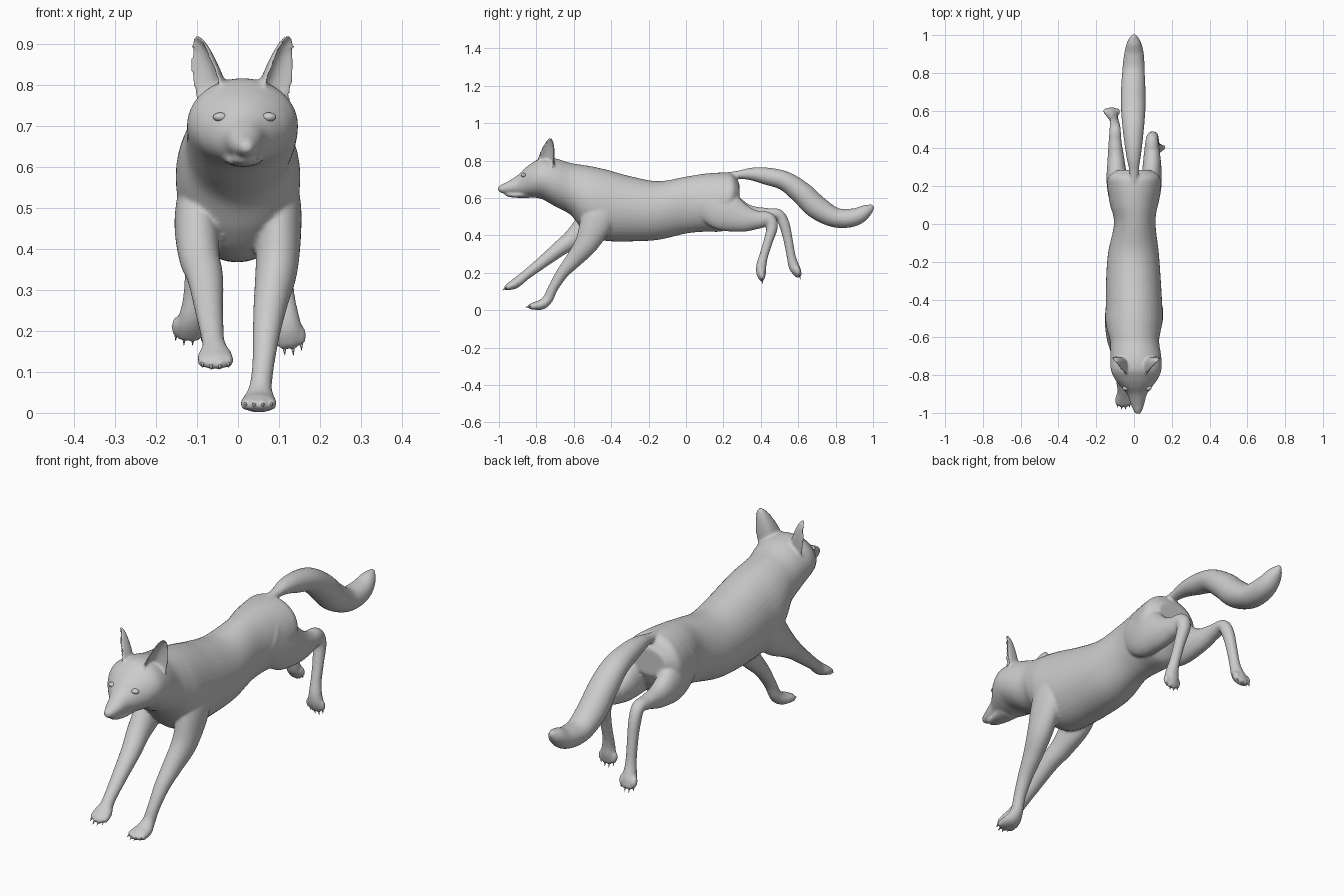
import bpy, bmesh, math
from mathutils import Vector, Matrix


def spline(keys, n=6):
    # Catmull-Rom interpolation of key tuples
    out = []
    for i in range(len(keys) - 1):
        quad = [keys[max(0, min(len(keys) - 1, i + k))] for k in (-1, 0, 1, 2)]
        for s in range(n):
            t = s / n
            out.append([0.5 * (2 * b + (c - a) * t + (2 * a - 5 * b + 4 * c - d) * t * t
                               + (3 * b - a - 3 * c + d) * t ** 3) for a, b, c, d in zip(*quad)])
    return out + [list(keys[-1])]


def skin(bm, rings):
    loops = [[bm.verts.new(p) for p in r] for r in rings]
    for a, b in zip(loops, loops[1:]):
        for i in range(len(a)):
            j = (i + 1) % len(a)
            bm.faces.new((a[i], a[j], b[j], b[i]))
    bm.faces.new(loops[0][::-1])
    bm.faces.new(loops[-1])


def loft(bm, keys, upright=False, sides=28):
    # keys: x, y, z, half width, half thickness
    pts = spline(keys)
    rings = []
    for i, (x, y, z, rx, rv) in enumerate(pts):
        a, b = pts[max(i - 1, 0)], pts[min(i + 1, len(pts) - 1)]
        t = Vector((0, 1, 0)) if upright else (Vector(b[:3]) - Vector(a[:3])).normalized()
        side = (Vector((1, 0, 0)) - t * t.x).normalized()
        up = t.cross(side)
        rings.append([Vector((x, y, z)) + side * max(rx, .002) * math.cos(q) + up * max(rv, .002) * math.sin(q)
                      for q in (2 * math.pi * k / sides for k in range(sides))])
    skin(bm, rings)


def ball(bm, loc, size, direction=(0, 0, 1)):
    rot = Vector(direction).to_track_quat('Z', 'Y').to_matrix().to_4x4()
    bmesh.ops.create_uvsphere(bm, u_segments=20, v_segments=12, radius=1,
                              matrix=Matrix.Translation(loc) @ rot @ Matrix.Diagonal((*size, 1)))


def finish(bm, name):
    bmesh.ops.recalc_face_normals(bm, faces=bm.faces)
    for f in bm.faces:
        f.smooth = True
    me = bpy.data.meshes.new(name)
    bm.to_mesh(me)
    bm.free()
    ob = bpy.data.objects.new(name, me)
    bpy.context.collection.objects.link(ob)
    return ob


bm = bmesh.new()

# Head, neck and torso: x, y, top, bottom, half width
trunk = [(.02, -1.005, .66, .638, .012), (.02, -.985, .672, .627, .024), (.018, -.95, .69, .622, .037),
         (.016, -.9, .722, .616, .053), (.013, -.86, .76, .607, .084), (.012, -.82, .79, .603, .114),
         (.011, -.77, .815, .594, .134), (.01, -.7, .812, .555, .134), (.003, -.62, .788, .512, .13),
         (0, -.56, .778, .44, .143), (0, -.5, .768, .39, .152), (0, -.42, .75, .37, .149),
         (-.003, -.3, .717, .368, .145), (-.003, -.15, .69, .376, .134), (.004, 0, .714, .41, .11),
         (0, .1, .73, .42, .124), (0, .2, .736, .425, .142), (0, .25, .727, .49, .135), (0, .285, .68, .56, .09)]
loft(bm, [(x, y, (t + b) / 2, w, (t - b) / 2) for x, y, t, b, w in trunk], True, 40)

# Lower jaw and nose
loft(bm, [(.019, -.968, .622, .01, .006), (.018, -.95, .619, .026, .013), (.016, -.9, .616, .04, .015),
          (.012, -.84, .63, .055, .03)], True)
ball(bm, (.02, -.988, .653), (.021, .016, .014))

# Tail
loft(bm, [(0, .2, .715, .02, .02), (0, .28, .724, .025, .022), (-.002, .35, .728, .037, .034),
          (-.003, .43, .717, .048, .046), (-.004, .53, .69, .059, .052), (-.004, .62, .625, .065, .061),
          (-.004, .7, .55, .065, .063), (-.003, .8, .495, .06, .053), (0, .9, .497, .052, .048),
          (0, .965, .532, .035, .034), (0, 1.002, .558, .008, .01)])

# Front legs
loft(bm, [(.095, -.43, .58, .045, .08), (.1, -.47, .49, .055, .09), (.095, -.53, .36, .052, .064),
          (.08, -.6, .27, .042, .045), (.07, -.66, .2, .034, .033), (.062, -.71, .12, .027, .027),
          (.055, -.737, .062, .028, .027), (.052, -.77, .031, .04, .027), (.05, -.81, .023, .044, .021),
          (.05, -.835, .018, .03, .012)])
loft(bm, [(-.095, -.43, .57, .045, .08), (-.1, -.5, .47, .055, .085), (-.095, -.6, .385, .05, .055),
          (-.08, -.675, .33, .044, .042), (-.07, -.78, .247, .034, .031), (-.062, -.86, .185, .028, .026),
          (-.058, -.89, .16, .03, .027), (-.056, -.917, .14, .042, .026), (-.055, -.945, .127, .042, .02),
          (-.055, -.963, .118, .03, .012)])

# Hind legs
loft(bm, [(.08, .1, .6, .045, .1), (.09, .2, .535, .055, .11), (.095, .3, .493, .05, .077),
          (.095, .38, .483, .042, .05), (.095, .44, .486, .034, .038), (.1, .46, .445, .03, .031),
          (.108, .44, .37, .025, .025), (.114, .415, .29, .024, .024), (.119, .403, .24, .029, .027),
          (.122, .402, .2, .035, .026), (.125, .405, .165, .028, .015)])
loft(bm, [(-.08, .1, .6, .045, .1), (-.09, .22, .535, .055, .1), (-.095, .33, .507, .046, .06),
          (-.1, .43, .513, .035, .034), (-.1, .495, .512, .03, .028), (-.102, .525, .46, .027, .029),
          (-.105, .545, .38, .024, .025), (-.109, .562, .29, .024, .024), (-.113, .575, .24, .03, .028),
          (-.117, .59, .21, .036, .026), (-.12, .605, .18, .028, .015)])

# Toes, collecting claws in their own mesh
claws = bmesh.new()
for c, f in [((.05, -.822, .021), (0, -1, -.1)), ((-.055, -.95, .124), (0, -1, -.5)),
             ((.122, .405, .178), (.08, .1, -1)), ((-.119, .6, .2), (-.08, .4, -1))]:
    f = Vector(f).normalized()
    for k in (-1.5, -.5, .5, 1.5):
        p = Vector(c) + Vector((.021 * k, 0, 0)) - f * (.012 if abs(k) > 1 else 0)
        ball(bm, p, (.0125, .016, .026), f)
        tip = p + f * .026
        aim = (f + Vector((0, 0, -.25))).normalized()
        m = Matrix.Translation(tip) @ aim.to_track_quat('Z', 'Y').to_matrix().to_4x4()
        bmesh.ops.create_cone(claws, cap_ends=True, segments=8, radius1=.006, radius2=.0005,
                              depth=.024, matrix=m)

# Ears: crescent sections tapering to a point
for s in (-1, 1):
    rings = []
    across, back = Vector((.6 * s * -1, -.8, 0)), Vector((-.8 * s, .6, 0))
    for i in range(13):
        t = i / 12
        c = Vector((.011 + s * (.078 + .036 * t), -.758 + .03 * t, .765 + .157 * t))
        w = .056 * (1 - t) ** .65 * (1 + .35 * t) + .004
        us = [-1 + k / 5 for k in range(11)]
        arc = [c + across * u * w + back * w * .75 * (1 - u * u) for u in us]
        th = back * (.008 - .003 * t)
        rings.append([p + th for p in arc] + [p - th for p in arc[::-1]])
    skin(bm, rings)

# Fuse the body parts into one smooth skin
body = finish(bm, "fox_body")
rm = body.modifiers.new("fuse", 'REMESH')
rm.mode = 'VOXEL'
rm.voxel_size = .006
rm.use_smooth_shade = True
sm = body.modifiers.new("soften", 'SMOOTH')
sm.factor = .5
sm.iterations = 6

finish(claws, "claws")

# Eyes
eyes = bmesh.new()
for s in (-1, 1):
    ball(eyes, (.016 + s * .059, -.868, .722), (.018, .014, .011))
finish(eyes, "eyes")
